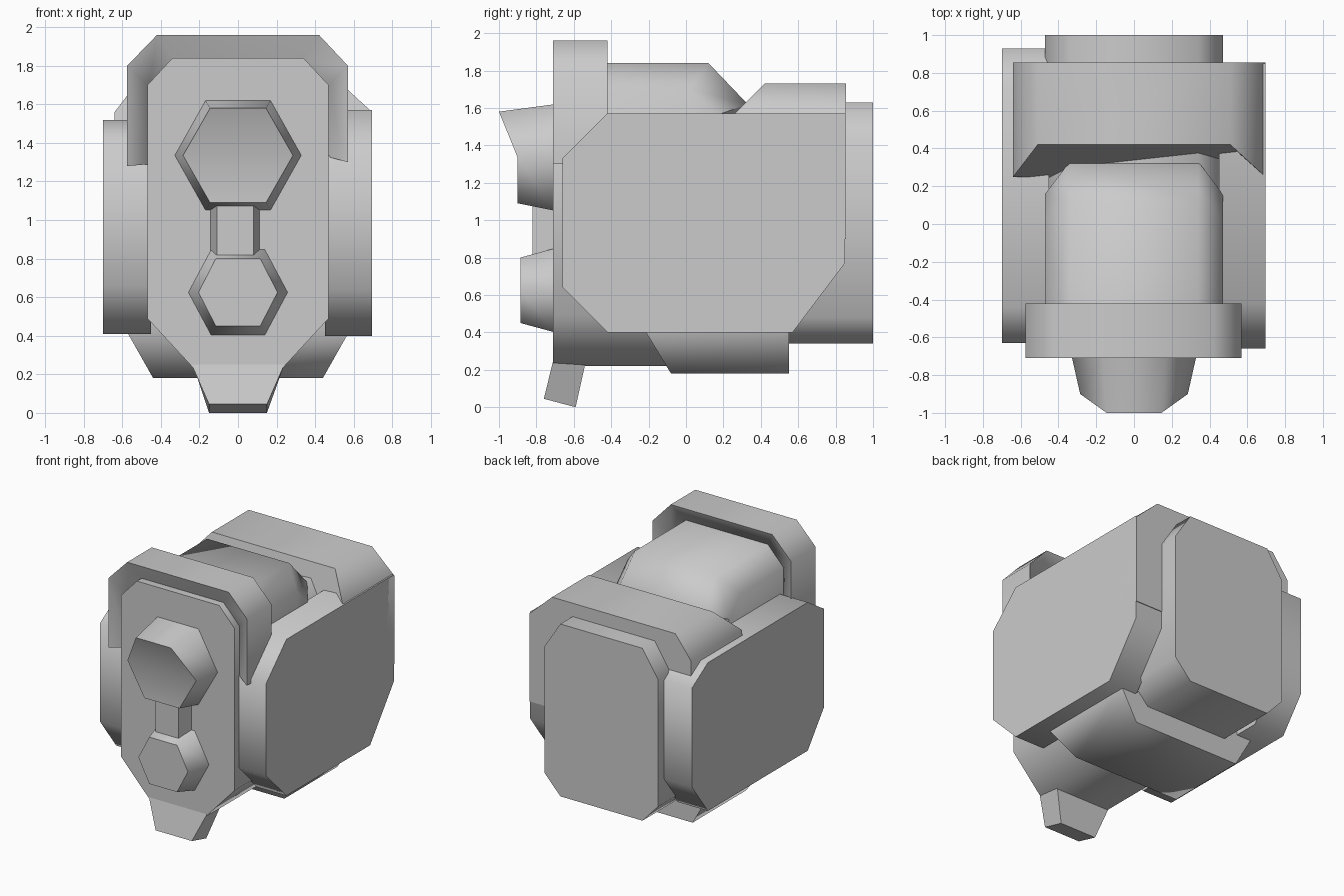
import bpy, bmesh, math
from mathutils import Vector

cube = bpy.data.objects.get("Cube")
if cube:
    bpy.data.objects.remove(cube, do_unlink=True)

grey = bpy.data.materials.new("plain grey")
grey.use_nodes = True
COLOUR = (0.6, 0.6, 0.6, 1)
grey.diffuse_color = COLOUR
grey.node_tree.nodes["Principled BSDF"].inputs["Base Color"].default_value = COLOUR


def loft(name, rings):
    """Skin matching closed rings of points and cap both ends."""
    bm = bmesh.new()
    loops = [[bm.verts.new(p) for p in ring] for ring in rings]
    for a, b in zip(loops, loops[1:]):
        for i in range(len(a)):
            j = (i + 1) % len(a)
            bm.faces.new((a[i], a[j], b[j], b[i]))
    bm.faces.new(loops[0])
    bm.faces.new(loops[-1])
    bmesh.ops.recalc_face_normals(bm, faces=bm.faces)
    mesh = bpy.data.meshes.new(name)
    bm.to_mesh(mesh)
    bm.free()
    obj = bpy.data.objects.new(name, mesh)
    bpy.context.collection.objects.link(obj)
    mesh.materials.append(grey)
    bpy.ops.object.select_all(action='DESELECT')
    obj.select_set(True)
    bpy.context.view_layer.objects.active = obj
    bpy.ops.object.shade_smooth_by_angle(angle=math.radians(65))
    return obj


def mirrored(half):
    """Close a right-hand (x, z) outline, listed bottom to top, across x = 0."""
    return half + [(-x, z) for x, z in reversed(half)]


def at_y(outline, y):
    return [(x, y, z) for x, z in outline]


def at_x(outline, x):
    return [(x, y, z) for y, z in outline]


# Front body: straight shell whose top slopes down towards the back
body = mirrored([(0.22, 0.22), (0.47, 0.49), (0.47, 1.70), (0.34, 1.84)])
bend, tail = [], []
for x, z in body:
    if z > 1.8:
        bend.append((x, 0.12, z))
        tail.append((x, 0.33, 1.62))
    else:
        bend.append((x, 0.02, z))
        tail.append((x, 0.16, min(z, 1.56)))
loft("front_body", [at_y(body, -0.71), bend, tail])

# Back body
back = mirrored([(0.34, 0.34), (0.47, 0.48), (0.47, 1.43), (0.34, 1.63)])
loft("back_body", [at_y(back, 0.1), at_y(back, 1.0)])

# Collar: arch over the front body, with recessed front and back faces
outer = [(-0.575, 1.28), (-0.575, 1.80), (-0.42, 1.96), (0.42, 1.96), (0.57, 1.80), (0.57, 1.30)]
inner = [(-0.46, 1.29), (-0.46, 1.69), (-0.33, 1.83), (0.33, 1.83), (0.46, 1.69), (0.46, 1.33)]
loft("collar", [[(a, -0.71, b), (a, -0.42, b), (c, -0.49, d), (c, -0.65, d)]
                for (a, b), (c, d) in zip(outer, inner)])

# Side panels
left = [(-0.66, 0.64), (-0.42, 0.40), (0.57, 0.40), (0.85, 0.77),
        (0.85, 1.57), (-0.42, 1.57), (-0.66, 1.33)]
loft("left_panel", [at_x(left, 0.45), at_x(left, 0.695)])
right = [(-0.63, 0.66), (-0.44, 0.41), (0.74, 0.41), (0.93, 0.66),
         (0.93, 1.40), (0.74, 1.52), (-0.44, 1.52), (-0.63, 1.40)]
loft("right_panel", [at_x(right, -0.45), at_x(right, -0.70)])

# Saddle: raised bridge over the back with a sloping front
saddle = [(-0.64, 0.9), (-0.64, 1.56), (-0.51, 1.73), (0.51, 1.73), (0.695, 1.56), (0.695, 0.9)]
loft("saddle", [[(x, max(0.23, z - 1.31), z) for x, z in saddle], at_y(saddle, 0.855)])

# Keel block under the body
def slab(w, y0, y1, z):
    return [(-w, y0, z), (w, y0, z), (w, y1, z), (-w, y1, z)]

loft("keel_block", [slab(0.44, -0.08, 0.55, 0.18), slab(0.57, -0.22, 0.55, 0.41),
                    slab(0.57, -0.22, 0.55, 0.5)])


# Six-sided nozzles on the front
def hexagon(w, side, z0, z1):
    mid = (z0 + z1) / 2
    return [(-side, z0), (side, z0), (w, mid), (side, z1), (-side, z1), (-w, mid)]

wide = hexagon(0.33, 0.17, 1.05, 1.62)
lip = hexagon(0.285, 0.145, 1.09, 1.58)
base, rim = at_y(wide, -0.70), [(x, -1.0 if z > 1.5 else -0.9, z) for x, z in lip]
nozzle = loft("upper_nozzle", [base, rim])
# split the lip so its upper half leans out over the flat lower half
bm = bmesh.new()
bm.from_mesh(nozzle.data)
bm.verts.ensure_lookup_table()
bmesh.ops.connect_verts(bm, verts=[bm.verts[8], bm.verts[11]])
bm.to_mesh(nozzle.data)
bm.free()

loft("lower_nozzle", [at_y(hexagon(0.26, 0.14, 0.40, 0.85), -0.70),
                      at_y(hexagon(0.205, 0.115, 0.45, 0.80), -0.885)])

# Link between the nozzles
def box(x0, x1):
    return [(x0, 0.80), (x1, 0.80), (x1, 1.08), (x0, 1.08)]

loft("nozzle_link", [at_y(box(-0.145, 0.115), -0.70), at_y(box(-0.11, 0.08), -0.82)])

# Chin fin below the front
loft("chin_fin", [[(-w, y0, z0), (w, y0, z0), (w, y1, z1), (-w, y1, z1)]
                  for w, y0, z0, y1, z1 in ((0.24, -0.71, 0.25, -0.53, 0.27),
                                            (0.15, -0.76, 0.045, -0.59, 0.0))])
